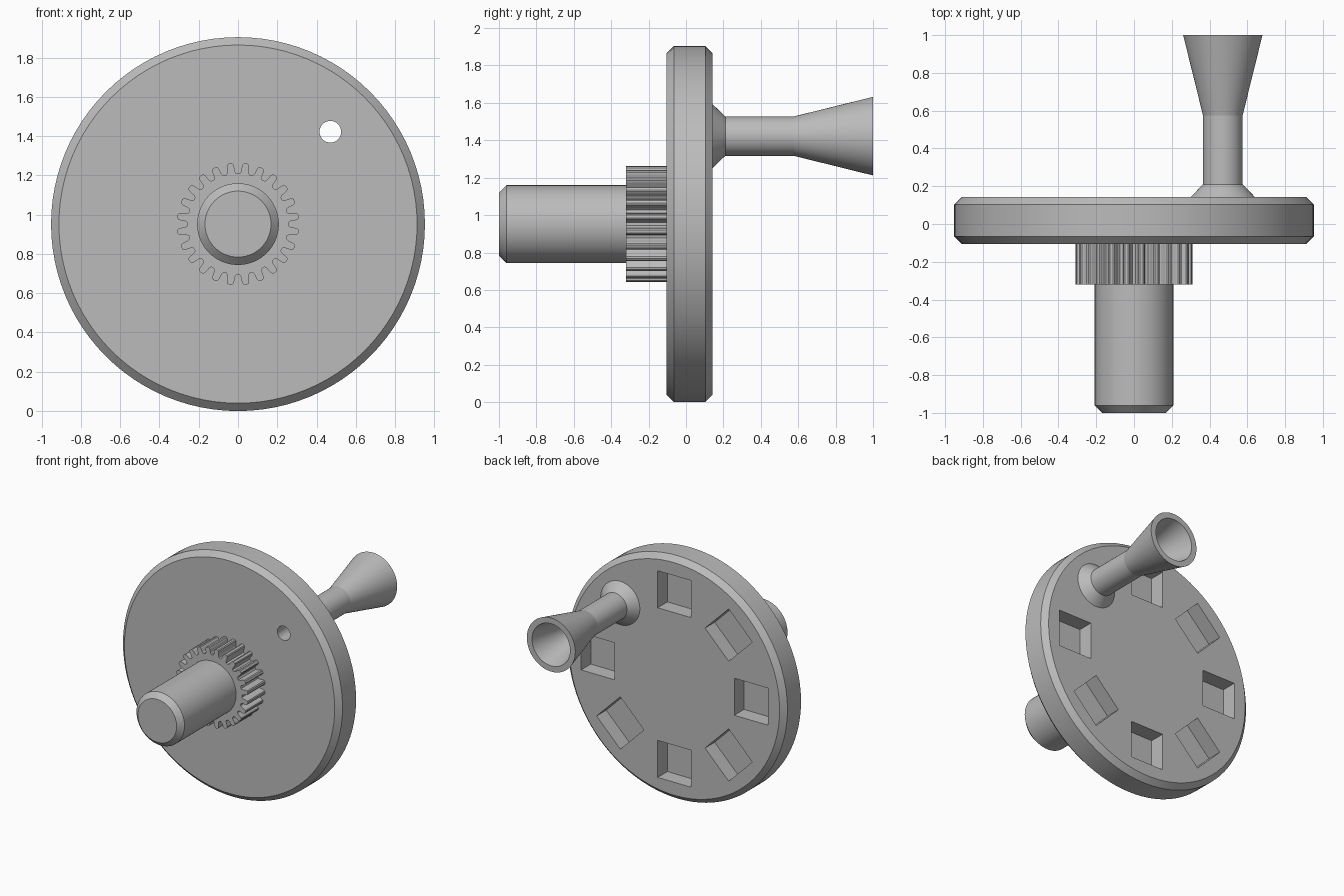
import bpy, bmesh, math
from mathutils import Matrix

cube = bpy.data.objects.get("Cube")
if cube:
    bpy.data.objects.remove(cube, do_unlink=True)

AXIS_Z = 0.952          # height of the wheel centre
FRONT, BACK = -0.105, 0.143   # faces of the wheel
ORBIT = 0.665           # distance of handle and pockets from the centre
BORE = 0.055
STEPS = 96

grey = bpy.data.materials.new("plain grey")
grey.use_nodes = True
colour = (0.5, 0.5, 0.5, 1)
grey.diffuse_color = colour
grey.node_tree.nodes["Principled BSDF"].inputs["Base Color"].default_value = colour


def finish(name, bm):
    bmesh.ops.recalc_face_normals(bm, faces=bm.faces)
    mesh = bpy.data.meshes.new(name)
    bm.to_mesh(mesh)
    bm.free()
    mesh.materials.append(grey)
    obj = bpy.data.objects.new(name, mesh)
    bpy.context.collection.objects.link(obj)
    return obj


def smooth(obj):
    bpy.ops.object.select_all(action='DESELECT')
    obj.select_set(True)
    bpy.context.view_layer.objects.active = obj
    bpy.ops.object.shade_smooth_by_angle(angle=math.radians(12))


def sweep(bm, rings, caps=True):
    """Bridge equal rings of points with quads."""
    loops = [[bm.verts.new(p) for p in ring] for ring in rings]
    n = len(loops[0])
    for a, b in zip(loops, loops[1:]):
        for i in range(n):
            j = (i + 1) % n
            bm.faces.new((a[i], a[j], b[j], b[i]))
    if caps:
        bm.faces.new(loops[0])
        bm.faces.new(loops[-1])


def lathe(bm, profile, cx=0, cz=AXIS_Z, caps=True):
    """Turn (radius, y) points about an axis along y."""
    turns = [2 * math.pi * i / STEPS for i in range(STEPS)]
    sweep(bm, [[(cx + r * math.cos(t), y, cz + r * math.sin(t)) for t in turns]
               for r, y in profile], caps)


offset = ORBIT * math.sqrt(0.5)
handle_at = (offset, AXIS_Z + offset)

# Wheel with chamfered rims
bm = bmesh.new()
lathe(bm, [(0.912, FRONT), (0.952, FRONT + 0.04),
           (0.952, BACK - 0.04), (0.912, BACK)])
wheel = finish("wheel", bm)

# Cutter: seven square pockets in the back and the handle bore
bm = bmesh.new()
depth, side = 0.12, 0.29
for k in range(8):
    if k == 1:
        continue
    place = (Matrix.Translation((0, BACK, AXIS_Z))
             @ Matrix.Rotation(-k * math.pi / 4, 4, 'Y')
             @ Matrix.Translation((ORBIT, 0, 0))
             @ Matrix.Diagonal((side, 2 * depth, side, 1)))
    bmesh.ops.create_cube(bm, size=1, matrix=place)
lathe(bm, [(BORE, FRONT - 0.1), (BORE, BACK + 0.1)], *handle_at)
cutter = finish("pocket_cutter", bm)
cutter.hide_render = True

cut = wheel.modifiers.new("pockets", 'BOOLEAN')
cut.object = cutter
cut.operation = 'DIFFERENCE'
cut.solver = 'EXACT'
bpy.context.view_layer.objects.active = wheel
bpy.ops.object.modifier_apply(modifier=cut.name)
bpy.data.objects.remove(cutter, do_unlink=True)
smooth(wheel)

# Hollow flared handle
bm = bmesh.new()
lathe(bm, [(0.17, BACK), (0.105, 0.21), (0.105, 0.575), (0.21, 1.0),
           (0.165, 1.0), (BORE, 0.575), (BORE, BACK)], *handle_at, caps=False)
smooth(finish("handle", bm))

# Front shaft with chamfered tip
bm = bmesh.new()
lathe(bm, [(0.168, -1.0), (0.208, -0.96), (0.208, FRONT)])
smooth(finish("shaft", bm))

# Gear: each tooth is (fraction of pitch, radius), mirrored about its middle
TEETH = 24
half = [(-0.38, 0.257), (-0.29, 0.268), (-0.24, 0.295), (-0.19, 0.306), (-0.1, 0.311)]
tooth = half + [(-f, r) for f, r in reversed(half)]
outline = [(r, 2 * math.pi * (k + 0.5 + f) / TEETH)
           for k in range(TEETH) for f, r in tooth]
bm = bmesh.new()
sweep(bm, [[(r * math.cos(t), y, AXIS_Z + r * math.sin(t)) for r, t in outline]
           for y in (-0.32, FRONT)])
smooth(finish("gear", bm))
